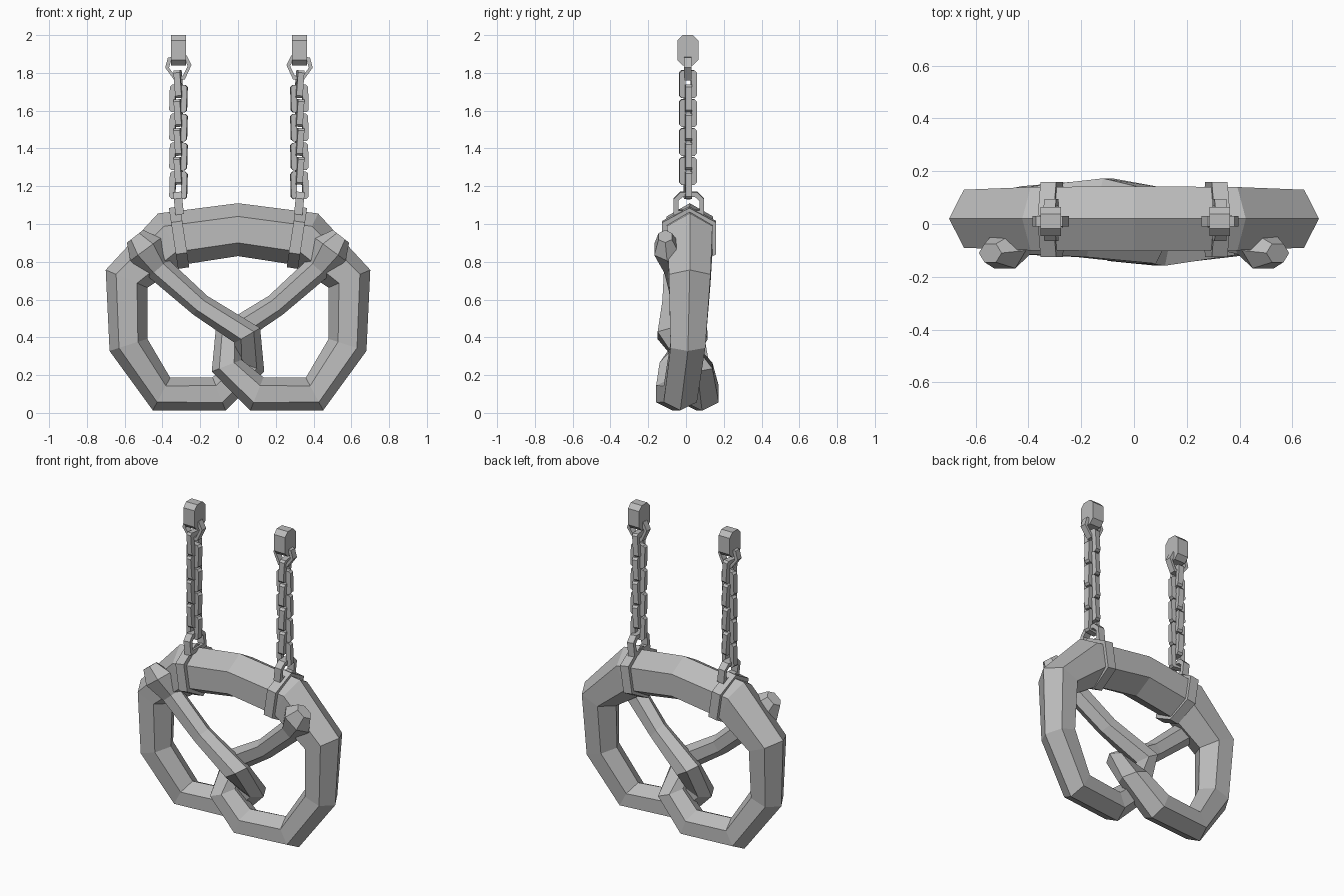
import bpy, bmesh, math
from mathutils import Matrix, Vector

cube = bpy.data.objects.get("Cube")
if cube:
    bpy.data.objects.remove(cube)

grey = bpy.data.materials.new("plain grey")
grey.use_nodes = True
GREY = (0.5, 0.5, 0.5, 1)
grey.diffuse_color = GREY
grey.node_tree.nodes["Principled BSDF"].inputs["Base Color"].default_value = GREY


def finish(name, bm):
    bmesh.ops.recalc_face_normals(bm, faces=bm.faces)
    mesh = bpy.data.meshes.new(name)
    bm.to_mesh(mesh)
    bm.free()
    mesh.materials.append(grey)
    bpy.context.collection.objects.link(bpy.data.objects.new(name, mesh))


def hex_sweep(name, path):
    """Six-sided tube; each path point is x, y, z, in-plane radius, half depth."""
    bm = bmesh.new()
    rings = []
    for i, (x, y, z, r, d) in enumerate(path):
        here = Vector((x, z))
        tangent = Vector((0, 0))
        if i > 0:
            tangent += (here - Vector(path[i - 1][0:3:2])).normalized()
        if i < len(path) - 1:
            tangent += (Vector(path[i + 1][0:3:2]) - here).normalized()
        tangent.normalize()
        nx, nz = tangent.y, -tangent.x
        ring = []
        for a, b in ((1, 0), (.5, 1), (-.5, 1), (-1, 0), (-.5, -1), (.5, -1)):
            ring.append(bm.verts.new((x + nx * r * a, y + d * b, z + nz * r * a)))
        rings.append(ring)
    for p, q in zip(rings, rings[1:]):
        for k in range(6):
            bm.faces.new((p[k], p[k - 1], q[k - 1], q[k]))
    bm.faces.new(rings[0])
    bm.faces.new(rings[-1])
    finish(name, bm)


def plate(name, outline, depth, location, turn=0, lean=0, bar=None):
    """Upright outline with thickness; with bar set it becomes an open frame."""
    mat = (Matrix.Translation(location) @ Matrix.Rotation(lean, 4, 'Y')
           @ Matrix.Rotation(turn, 4, 'Z') @ Matrix.Rotation(math.pi / 2, 4, 'X'))
    w = max(abs(u) for u, v in outline)
    h = max(abs(v) for u, v in outline)
    bm = bmesh.new()

    def loop(inset, side):
        return [bm.verts.new(mat @ Vector((u * (w - inset) / w, v * (h - inset) / h,
                                           side * depth / 2))) for u, v in outline]
    front, back = loop(0, 1), loop(0, -1)
    n = len(outline)
    bands = [(front, back)]
    if bar:
        inner_front, inner_back = loop(bar, 1), loop(bar, -1)
        bands += [(front, inner_front), (inner_front, inner_back), (inner_back, back)]
    else:
        bm.faces.new(front)
        bm.faces.new(back)
    for p, q in bands:
        for k in range(n):
            bm.faces.new((p[k], p[k - 1], q[k - 1], q[k]))
    finish(name, bm)


def chamfered(w, h, c):
    return [(w, h - c), (w - c, h), (c - w, h), (-w, h - c),
            (-w, c - h), (c - w, -h), (w - c, -h), (w, c - h)]


# Twisted ring: one half, with the depth of the crossing arms given per side
def half(side, depths):
    arm = [(.36, .92, .15, .12), (.59, .71, .12, .11), (.58, .36, .105, .092),
           (.405, .10, .098, .088), (.1, .10, .095, .088), (-.06, .25, .085, .08),
           (-.05, .41, .078, .07), (.2, .57, .062, .055), (.42, .765, .07, .055),
           (.49, .865, .1, .068), (.545, .935, .055, .035)]
    return [(side * x, y, z, r, d) for (x, z, r, d), y in zip(arm, depths)]


right = half(1, (.02, .02, .01, -.03, -.07, -.06, .045, -.01, -.06, -.1, -.11))
left = half(-1, (.02, .02, .01, .055, .085, .06, -.08, -.07, -.06, -.1, -.11))
hex_sweep("twisted_ring", left[::-1] + [(0, .02, .97, .14, .123)] + right)

# Hangers: strap, loop, chain, shackle and end block on each side
QUARTER = math.pi / 2
strap = [(0, .163), (.143, .085), (.143, -.085), (0, -.163), (-.143, -.085), (-.143, .085)]
handle = [(.08, -.06), (.08, .025), (.045, .06), (-.045, .06), (-.08, .025), (-.08, -.06)]
shackle = [(.05, .062), (-.05, .062), (-.07, .01), (-.028, -.062), (.028, -.062), (.07, .01)]
for side, label in ((1, "left"), (-1, "right")):
    x = .325 if side > 0 else -.315
    plate(label + "_strap", strap, .06, (side * .312, .017, .928), QUARTER, side * .15)
    plate(label + "_loop", handle, .045, (x, .015, 1.11), QUARTER, side * .1, bar=.024)
    for i in range(8):
        plate(f"{label}_link_{i + 1}", chamfered(.046, .073, .012), .034,
              (x, .01, 1.205 + i * .0765), (i % 2) * QUARTER + side * .12,
              side * (.07 if i % 2 else -.03), bar=.03)
    plate(label + "_shackle", shackle, .04, (x, .01, 1.825), 0, side * .1, bar=.02)
    plate(label + "_end_block", chamfered(.055, .08, .028), .078, (x, .01, 1.92), QUARTER)
